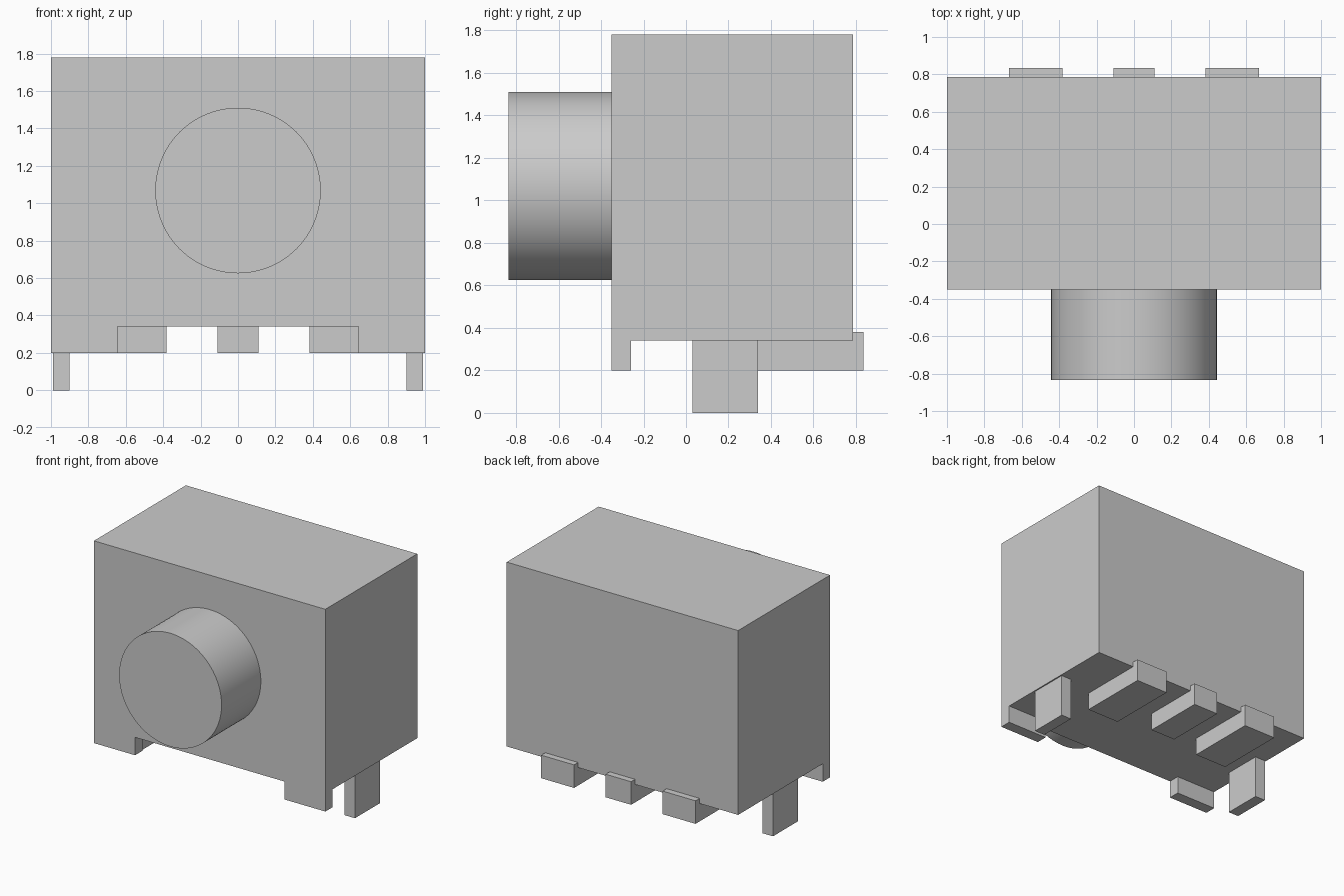
import bpy, bmesh, math

if "Cube" in bpy.data.objects:
    bpy.data.objects.remove(bpy.data.objects["Cube"])


def finish(name, bm):
    bmesh.ops.recalc_face_normals(bm, faces=bm.faces)
    mesh = bpy.data.meshes.new(name)
    bm.to_mesh(mesh)
    bm.free()
    obj = bpy.data.objects.new(name, mesh)
    bpy.context.collection.objects.link(obj)
    return obj


def prism(name, profile, x0, x1):
    """Extrude a (y, z) side profile from x0 to x1."""
    bm = bmesh.new()
    face = bm.faces.new([bm.verts.new((x0, y, z)) for y, z in profile])
    ext = bmesh.ops.extrude_face_region(bm, geom=[face])["geom"]
    verts = [g for g in ext if isinstance(g, bmesh.types.BMVert)]
    bmesh.ops.translate(bm, verts=verts, vec=(x1 - x0, 0, 0))
    return finish(name, bm)


def box(name, x0, x1, y0, y1, z0, z1):
    return prism(name, [(y0, z0), (y1, z0), (y1, z1), (y0, z1)], x0, x1)


# Housing: block with its underside cut away, leaving two front corner lips
body = box("housing", -1, 1, -0.35, 0.785, 0.2, 1.78)
cutters = [box("underside_cutter", -1.5, 1.5, -0.26, 1.2, 0, 0.34),
           box("front_notch_cutter", -0.645, 0.645, -0.6, 0.5, 0, 0.34)]
bpy.context.view_layer.objects.active = body
for cutter in cutters:
    cutter.hide_render = True
    mod = body.modifiers.new("cut", "BOOLEAN")
    mod.operation = "DIFFERENCE"
    mod.solver = "EXACT"
    mod.object = cutter
    bpy.ops.object.modifier_apply(modifier=mod.name)
    bpy.data.objects.remove(cutter)

# Round plunger on the front
bpy.ops.mesh.primitive_cylinder_add(vertices=96, radius=0.4425, depth=0.485,
                                    location=(0, -0.5925, 1.068),
                                    rotation=(math.pi / 2, 0, 0))
bpy.context.object.name = "plunger"
bpy.ops.object.shade_smooth_by_angle()


# Solder pads with a small upturned tip behind the housing
def pad(name, x0, x1, y0):
    prism(name, [(y0, 0.2), (0.835, 0.2), (0.835, 0.38), (0.785, 0.38),
                 (0.785, 0.34), (y0, 0.34)], x0, x1)


pad("centre_pad", -0.11, 0.11, 0.335)
for side, s in (("left", -1), ("right", 1)):
    pad(side + "_pad", *sorted((s * 0.383, s * 0.667)), 0.265)
    # Locating leg near each end
    box(side + "_leg", *sorted((s * 0.9, s * 0.99)), 0.03, 0.34, 0, 0.34)
